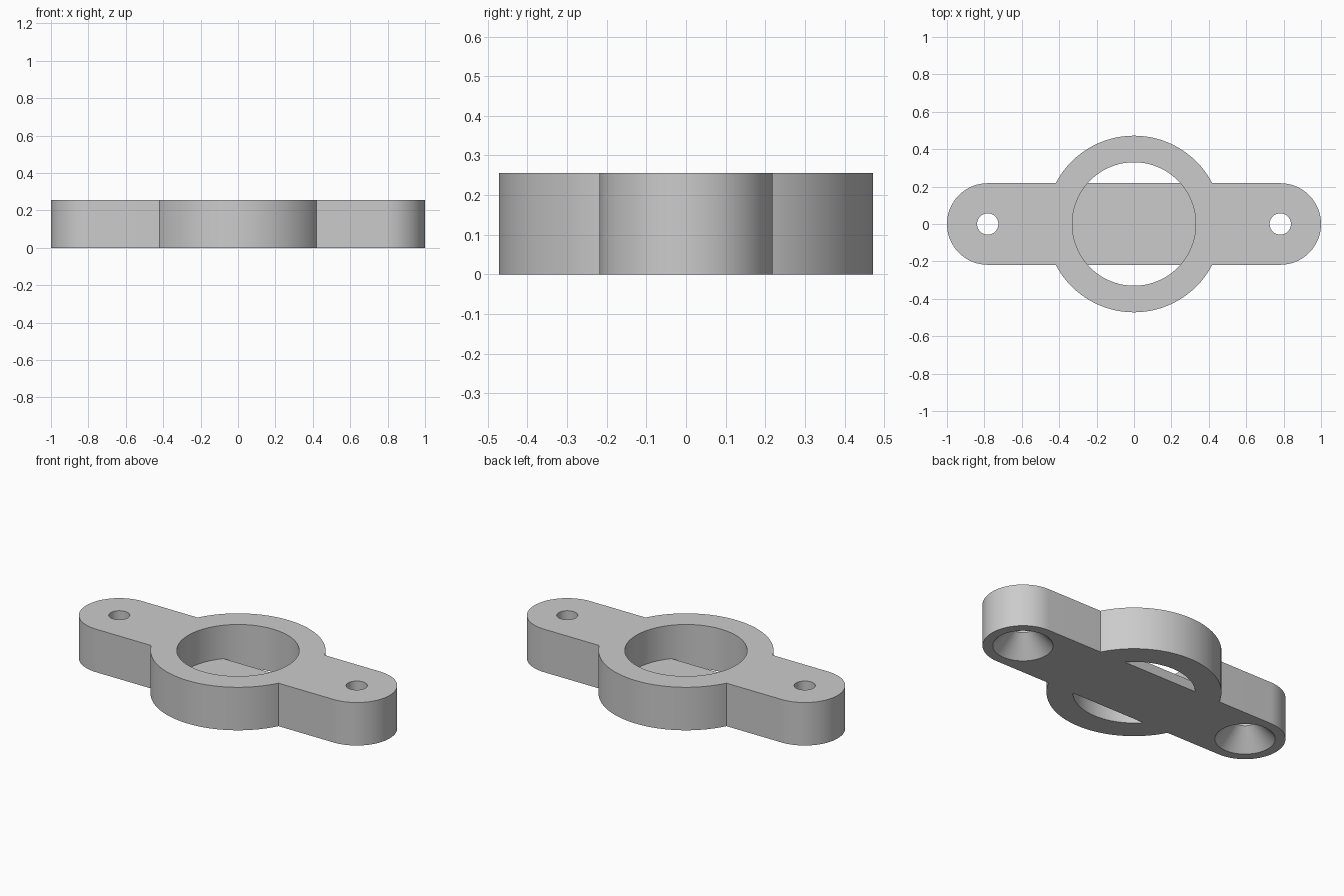
import bpy, bmesh
from math import pi, cos, sin, asin, radians

HEIGHT, FLOOR = 0.256, 0.057
RING_R, BORE_R = 0.472, 0.33
ARM_R, HOLE_X = 0.218, 0.782

if "Cube" in bpy.data.objects:
    bpy.data.objects.remove(bpy.data.objects["Cube"], do_unlink=True)

grey = bpy.data.materials.new("plain grey")
grey.use_nodes = True
colour = (0.6, 0.6, 0.6, 1)
grey.diffuse_color = colour
grey.node_tree.nodes["Principled BSDF"].inputs["Base Color"].default_value = colour


def arc(cx, r, start, end, steps):
    angles = [start + (end - start) * i / steps for i in range(steps + 1)]
    return [(cx + r * cos(a), r * sin(a)) for a in angles]


def loft(name, rings):
    """Solid through matching rings, each given as (outline points, z)."""
    bm = bmesh.new()
    loops = [[bm.verts.new((x, y, z)) for x, y in pts] for pts, z in rings]
    n = len(loops[0])
    for low, high in zip(loops, loops[1:]):
        for i in range(n):
            j = (i + 1) % n
            bm.faces.new((low[i], low[j], high[j], high[i]))
    bm.faces.new(loops[0][::-1])
    bm.faces.new(loops[-1])
    bmesh.ops.recalc_face_normals(bm, faces=bm.faces)
    mesh = bpy.data.meshes.new(name)
    bm.to_mesh(mesh)
    bm.free()
    mesh.materials.append(grey)
    obj = bpy.data.objects.new(name, mesh)
    bpy.context.collection.objects.link(obj)
    return obj


def circle(cx, r, steps):
    return arc(cx, r, 0, 2 * pi, steps)[:-1]


def cut(target, cutter):
    mod = target.modifiers.new("cut", 'BOOLEAN')
    mod.operation, mod.solver, mod.object = 'DIFFERENCE', 'EXACT', cutter
    bpy.context.view_layer.objects.active = target
    bpy.ops.object.modifier_apply(modifier=mod.name)
    bpy.data.objects.remove(cutter, do_unlink=True)


# Body outline: two rounded arms meeting a round centre
join = asin(ARM_R / RING_R)
outline = (arc(HOLE_X, ARM_R, -pi / 2, pi / 2, 48)
           + arc(0, RING_R, join, pi - join, 64)
           + arc(-HOLE_X, ARM_R, pi / 2, 3 * pi / 2, 48)
           + arc(0, RING_R, pi + join, 2 * pi - join, 64))
body = loft("mounting_bracket", [(outline, 0), (outline, HEIGHT)])

# Centre bore, leaving a floor strip as wide as the arms
bore_outline = circle(0, BORE_R, 128)
bore = loft("bore_cutter", [(bore_outline, -0.1), (bore_outline, 0.4)])
strip = [(-1, -ARM_R), (1, -ARM_R), (1, ARM_R), (-1, ARM_R)]
cut(bore, loft("floor_strip", [(strip, -0.2), (strip, FLOOR)]))
cut(body, bore)

# Screw holes, countersunk from below
SCREW_R, SINK_R, SINK_H = 0.057, 0.163, 0.115
for side in (-1, 1):
    profile = [(SINK_R, -0.1), (SINK_R, 0), (SCREW_R, SINK_H), (SCREW_R, 0.4)]
    cut(body, loft("screw_cutter",
                   [(circle(side * HOLE_X, r, 64), z) for r, z in profile]))

bpy.ops.object.select_all(action='DESELECT')
body.select_set(True)
bpy.context.view_layer.objects.active = body
bpy.ops.object.shade_smooth_by_angle(angle=radians(25))
